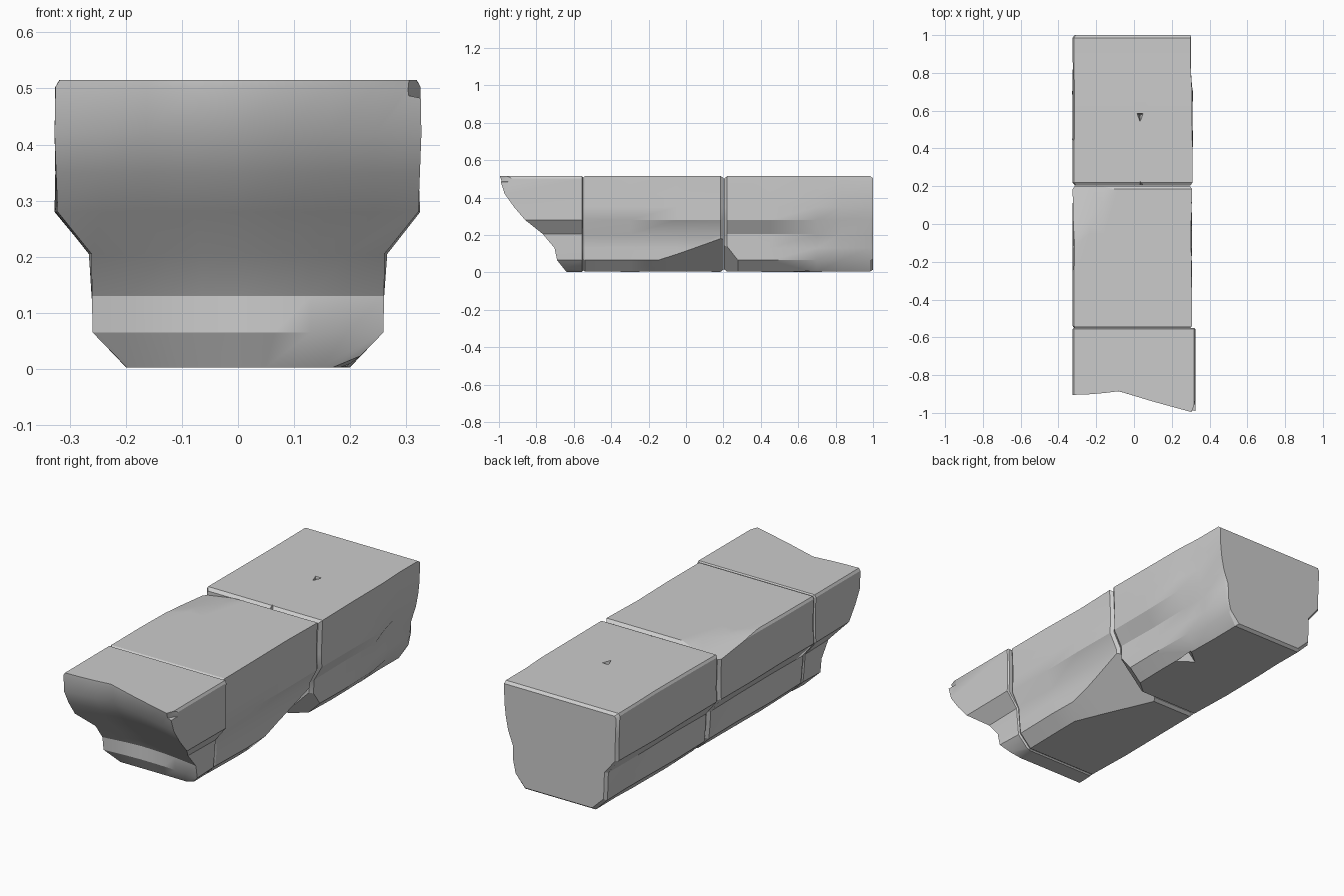
import bpy, bmesh
from math import sin
from mathutils import Vector

if "Cube" in bpy.data.objects:
    bpy.data.objects.remove(bpy.data.objects["Cube"])

# Cross-section: (height, half width)
SECTION = [(0.003, 0.2), (0.065, 0.259), (0.13, 0.262), (0.205, 0.266), (0.28, 0.327),
           (0.35, 0.327), (0.42, 0.327), (0.503, 0.327), (0.515, 0.32)]
# Broken front: leading y by height, and set-back by x
FRONT = [(0.003, -0.64), (0.065, -0.69), (0.13, -0.705), (0.205, -0.77), (0.28, -0.86),
         (0.35, -0.92), (0.42, -0.97), (0.515, -1.0)]
SETBACK = [(-0.33, 0.095), (-0.2, 0.1), (-0.08, 0.115), (0.1, 0.06), (0.32, 0)]
# Worn right flank towards the back end
WORN = [(0.003, 0.2), (0.1, 0.25), (0.205, 0.264), (0.35, 0.292), (0.47, 0.304), (0.515, 0.3)]
COLS = 8


def lerp(table, v):
    if v <= table[0][0]:
        return table[0][1]
    for (a, p), (b, q) in zip(table, table[1:]):
        if v <= b:
            return p + (q - p) * (v - a) / (b - a)
    return table[-1][1]


def front_y(x, z):
    return lerp(FRONT, z) + lerp(SETBACK, x) * (z / 0.515) ** 1.5


def block(name, stations, right, place):
    """Loft the section along y; stations are (y, inset). Ends are grids so they can bend."""
    bm = bmesh.new()
    rows = len(SECTION)
    grids = []
    for k, (y, inset) in enumerate(stations):
        grid = []
        for z, w in SECTION:
            zz = 0.26 + (z - 0.26) * (1 - inset / 0.26)
            row = []
            for c in range(COLS + 1):
                u = c / COLS
                wear = 0.003 * (1 + sin(9 * y + 17 * z))
                x0, x1 = -w + inset + wear, min(w, right) - inset - wear
                x, yy, zt = place(x0 + (x1 - x0) * u, y, zz, u, k)
                row.append(bm.verts.new((x, yy, zt)) if k in (0, len(stations) - 1)
                           or c in (0, COLS) or z in (SECTION[0][0], SECTION[-1][0]) else None)
            grid.append(row)
        grids.append(grid)
    # End faces
    for g in (grids[0], grids[-1]):
        for r in range(rows - 1):
            for c in range(COLS):
                bm.faces.new((g[r][c], g[r][c + 1], g[r + 1][c + 1], g[r + 1][c]))
    # Flanks, top and bottom
    ring = ([(0, c) for c in range(COLS)] + [(r, COLS) for r in range(rows - 1)]
            + [(rows - 1, c) for c in range(COLS, 0, -1)] + [(r, 0) for r in range(rows - 1, 0, -1)])
    for a, b in zip(grids, grids[1:]):
        for (r, c), (s, d) in zip(ring, ring[1:] + ring[:1]):
            bm.faces.new((a[r][c], a[s][d], b[s][d], b[r][c]))
    bmesh.ops.recalc_face_normals(bm, faces=bm.faces)
    me = bpy.data.meshes.new(name)
    bm.to_mesh(me)
    bm.free()
    ob = bpy.data.objects.new(name, me)
    bpy.context.collection.objects.link(ob)
    return ob


def chip(ob, p, q, r, inside=(0, 0, 0.26)):
    """Slice off a corner along the plane through three points."""
    p, q, r = Vector(p), Vector(q), Vector(r)
    n = (q - p).cross(r - p).normalized()
    if n.dot(Vector((inside[0], (ob.bound_box[0][1] + ob.bound_box[6][1]) / 2, inside[2])) - p) > 0:
        n = -n
    bm = bmesh.new()
    bm.from_mesh(ob.data)
    bmesh.ops.bisect_plane(bm, geom=bm.verts[:] + bm.edges[:] + bm.faces[:], dist=1e-5,
                           plane_co=p, plane_no=n, clear_outer=True)
    bmesh.ops.holes_fill(bm, edges=[e for e in bm.edges if e.is_boundary], sides=0)
    bmesh.ops.recalc_face_normals(bm, faces=bm.faces)
    bm.to_mesh(ob.data)
    bm.free()


def gouge(ob, *pts):
    """Cut a small wedge-shaped pit given by the hull of a few points."""
    bm = bmesh.new()
    bmesh.ops.convex_hull(bm, input=[bm.verts.new(p) for p in pts])
    bmesh.ops.recalc_face_normals(bm, faces=bm.faces)
    me = bpy.data.meshes.new("pit_cutter")
    bm.to_mesh(me)
    bm.free()
    cutter = bpy.data.objects.new("pit_cutter", me)
    bpy.context.collection.objects.link(cutter)
    mod = ob.modifiers.new("pit", 'BOOLEAN')
    mod.operation, mod.solver, mod.object = 'DIFFERENCE', 'EXACT', cutter
    bpy.context.view_layer.objects.active = ob
    bpy.ops.object.modifier_apply(modifier=mod.name)
    bpy.data.objects.remove(cutter)


def place_plain(x, y, z, u, k):
    return x, y, z


def place_front(x, y, z, u, k):
    if k == 0:
        y = front_y(x, z)
        if 0.05 < u < 0.95 and z < 0.5:
            y += 0.03 * sin(3.14 * u) * sin(3.14 * z / 0.5)   # hollow in the break
    return x, y, z


def place_back(x, y, z, u, k):
    if y > 0.75:
        x += u * (min(x, lerp(WORN, z)) - x) if u > 0.99 else 0
    return x, y, z


# Three stone blocks
front = block("front_block", [(-1, 0), (-0.556, 0), (-0.55, 0.006)], 0.327, place_front)
middle = block("middle_block", [(-0.551, 0.008), (-0.54, 0.001), (-0.3, 0), (-0.05, 0.001),
                                (0.185, 0), (0.201, 0.012)], 0.308, place_plain)
back = block("back_block", [(0.203, 0.014), (0.22, 0.001), (0.45, 0), (0.7, 0), (0.83, 0.001),
                            (0.985, 0.001), (1.0, 0.012)], 0.312, place_back)

# Broken corners
chip(middle, (0.27, 0.2, 0.19), (0.2, -0.22, 0), (0.02, 0.2, 0))
chip(middle, (-0.1, 0.2, 0.515), (-0.33, -0.15, 0.515), (-0.33, 0.2, 0.478))
chip(back, (0.27, 0.2, 0.17), (0.24, 0.32, 0), (0.1, 0.2, 0))
chip(front, (0.327, -0.56, 0.06), (0.2, -0.56, 0.01), (0.19, -0.7, 0.015))

# Pits and cracks
gouge(back, (0.01, 0.59, 0.53), (0.055, 0.59, 0.53), (0.032, 0.53, 0.53), (0.032, 0.575, 0.47))
gouge(back, (0.025, 0.19, 0.53), (0.08, 0.19, 0.53), (0.03, 0.24, 0.53), (0.04, 0.19, 0.47))
gouge(back, (0.1, 0.6, -0.02), (0.22, 0.7, -0.02), (0.21, 0.52, -0.02), (0.17, 0.6, 0.05))
gouge(front, (-0.125, -0.75, -0.02), (-0.08, -0.75, -0.02), (-0.115, -0.75, 0.065),
      (-0.11, -0.6, -0.02))
gouge(front, (0.29, -1.02, 0.49), (0.34, -1.02, 0.48), (0.34, -0.9, 0.48),
      (0.3, -1.02, 0.53), (0.34, -0.9, 0.52))

for ob in (front, middle, back):
    bpy.ops.object.select_all(action='DESELECT')
    ob.select_set(True)
    bpy.context.view_layer.objects.active = ob
    bpy.ops.object.shade_smooth_by_angle(angle=0.5)
